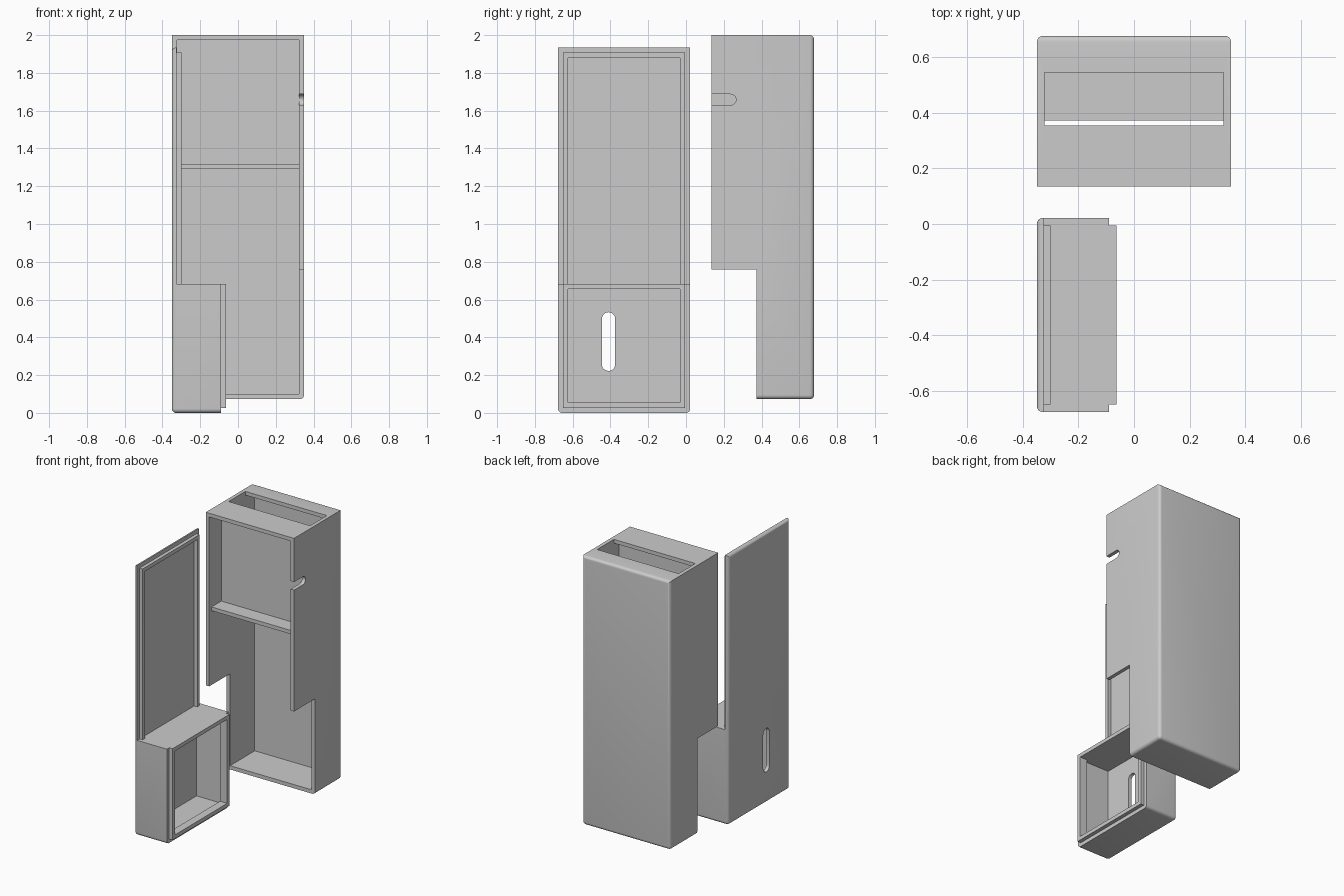
import bpy, bmesh, math

if "Cube" in bpy.data.objects:
    bpy.data.objects.remove(bpy.data.objects["Cube"])

T = 0.027   # wall thickness


def prism(name, pts, axis, a, b, round_edge=None, radius=0.022):
    """Extrude a profile along x (points are y,z) or y (points are x,z)."""
    bm = bmesh.new()
    place = (lambda d, p: (d, p[0], p[1])) if axis == 'x' else (lambda d, p: (p[0], d, p[1]))
    face = bm.faces.new([bm.verts.new(place(a, p)) for p in pts])
    new = bmesh.ops.extrude_face_region(bm, geom=[face])['geom']
    shift = (b - a, 0, 0) if axis == 'x' else (0, b - a, 0)
    bmesh.ops.translate(bm, vec=shift, verts=[v for v in new if isinstance(v, bmesh.types.BMVert)])
    bmesh.ops.recalc_face_normals(bm, faces=bm.faces)
    if round_edge:
        edges = [e for e in bm.edges if round_edge(*[v.co for v in e.verts])]
        bmesh.ops.bevel(bm, geom=edges, offset=radius, offset_type='OFFSET',
                        segments=5, profile=0.5, affect='EDGES', clamp_overlap=False)
    mesh = bpy.data.meshes.new(name)
    bm.to_mesh(mesh)
    bm.free()
    obj = bpy.data.objects.new(name, mesh)
    bpy.context.collection.objects.link(obj)
    return obj


def box(x0, x1, y0, y1, z0, z1):
    return prism("tool", [(y0, z0), (y1, z0), (y1, z1), (y0, z1)], 'x', x0, x1)


def capsule(x0, x1, p0, p1, r, n=10):
    """Round-ended slot cutter running from p0 to p1 in the yz plane."""
    ang = math.atan2(p1[1] - p0[1], p1[0] - p0[0])
    pts = []
    for c, start in ((p1, ang - math.pi / 2), (p0, ang + math.pi / 2)):
        for i in range(n + 1):
            t = start + math.pi * i / n
            pts.append((c[0] + r * math.cos(t), c[1] + r * math.sin(t)))
    return prism("tool", pts, 'x', x0, x1)


def combine(obj, tool, op):
    tool.hide_render = True
    mod = obj.modifiers.new("bool", 'BOOLEAN')
    mod.operation, mod.object, mod.solver = op, tool, 'EXACT'
    bpy.context.view_layer.objects.active = obj
    bpy.ops.object.modifier_apply(modifier=mod.name)
    bpy.data.objects.remove(tool, do_unlink=True)


def smooth(obj):
    bpy.ops.object.select_all(action='DESELECT')
    obj.select_set(True)
    bpy.context.view_layer.objects.active = obj
    bpy.ops.object.shade_smooth_by_angle(angle=math.radians(30))


def on(a, b, axis, value):
    return abs(a[axis] - value) < 1e-4 and abs(b[axis] - value) < 1e-4


# Main case: stepped side profile, rounded along the back and bottom
FRONT, STEP, BACK, BOTTOM = 0.135, 0.372, 0.678, 0.073
case = prism("main_case",
             [(STEP, BOTTOM), (BACK, BOTTOM), (BACK, 2), (FRONT, 2), (FRONT, 0.759), (STEP, 0.759)],
             'x', -0.35, 0.35,
             lambda a, b: on(a, b, 1, BACK) or (on(a, b, 2, BOTTOM) and not on(a, b, 1, STEP)))
combine(case, box(-0.35 + T, 0.35 - T, 0, BACK - T, BOTTOM + T, 2 - T), 'DIFFERENCE')
# Opening in the top
combine(case, box(-0.325 + 0.002, 0.325 - 0.002, 0.355, 0.545, 1.9, 2.1), 'DIFFERENCE')
# Inner divider with its front ledge, as one L-shaped section
combine(case, prism("tool", [(FRONT + T, 1.291), (0.299, 1.291), (0.299, 1.985), (0.272, 1.985),
                             (0.272, 1.318), (FRONT + T, 1.318)], 'x', -0.335, 0.335), 'UNION')
# Cable notch in the right wall
combine(case, capsule(0.3, 0.4, (0.05, 1.658), (0.236, 1.658), 0.029), 'DIFFERENCE')
smooth(case)

# Lid: thin plate with a box at its foot
Y0, Y1, TOP, H = -0.678, 0.022, 0.682, 1.934
lid = prism("lid",
            [(-0.35, 0), (-0.09, 0), (-0.09, TOP), (-0.325, TOP), (-0.325, H), (-0.35, H)],
            'y', Y0, Y1,
            lambda a, b: on(a, b, 0, -0.35) or (on(a, b, 2, 0) and not on(a, b, 0, -0.09)))
# Raised lips, first as solid blocks
combine(lid, box(-0.335, -0.3, Y0 + T, Y1 - T, 0.66, H - T), 'UNION')
combine(lid, box(-0.12, -0.063, Y0 + T, Y1 - T, T, TOP), 'UNION')
# Hollow out the blocks and the box
combine(lid, box(-0.325, -0.2, Y0 + 2 * T, Y1 - 2 * T, TOP, H - 2 * T), 'DIFFERENCE')
combine(lid, box(-0.325, -0.12, Y0 + T, Y1 - T, T, TOP - T), 'DIFFERENCE')
combine(lid, box(-0.15, 0, Y0 + 2 * T, Y1 - 2 * T, 2 * T, TOP - T), 'DIFFERENCE')
# Round-ended opening through the plate
combine(lid, capsule(-0.4, -0.3, (-0.41, 0.257), (-0.41, 0.498), 0.035), 'DIFFERENCE')
smooth(lid)
